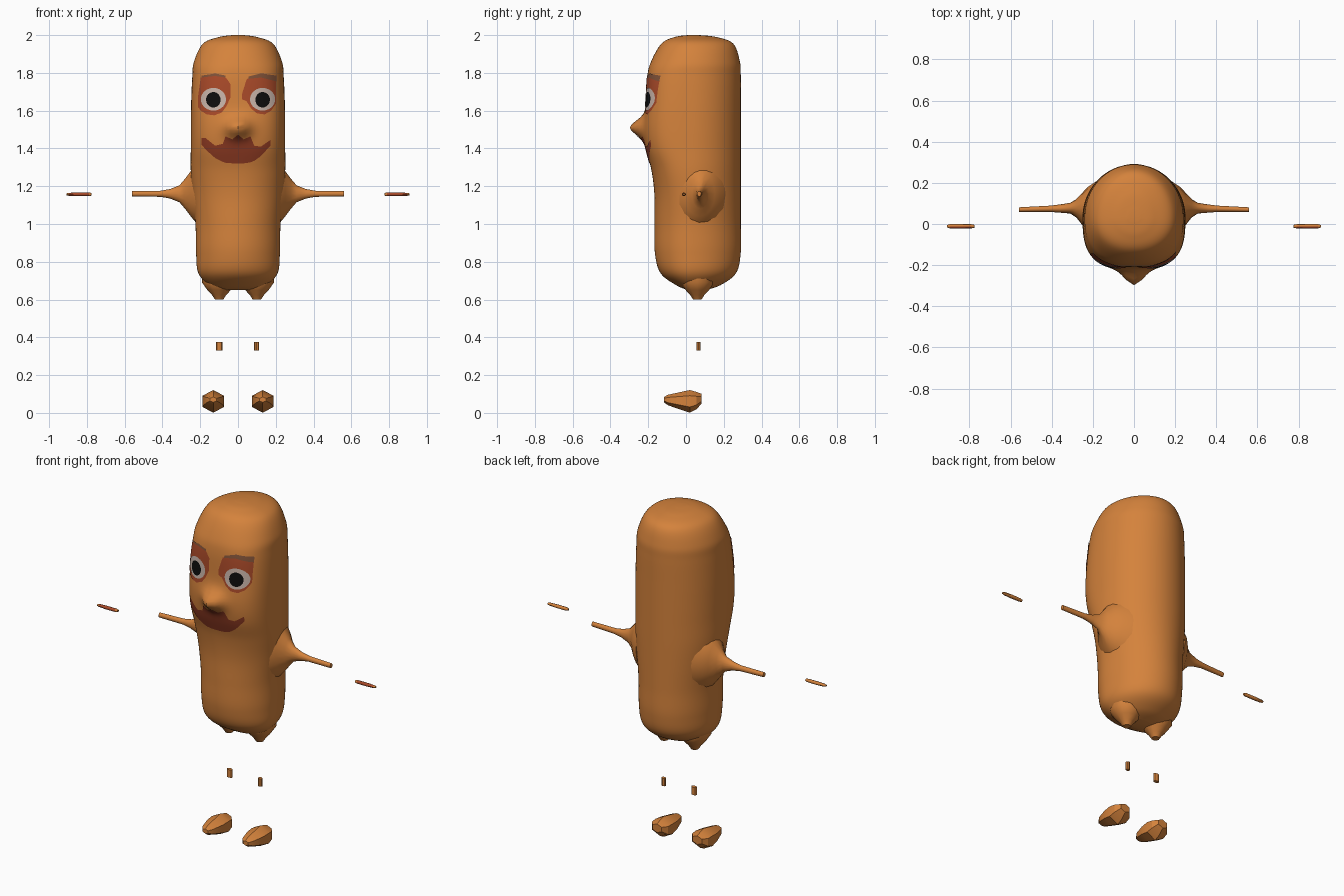
import bpy, bmesh, math
from mathutils import Vector
from mathutils.bvhtree import BVHTree

if "Cube" in bpy.data.objects:
    bpy.data.objects.remove(bpy.data.objects["Cube"])


def material(name, rgb):
    m = bpy.data.materials.new(name)
    m.diffuse_color = (*rgb, 1)
    m.use_nodes = True
    m.node_tree.nodes["Principled BSDF"].inputs["Base Color"].default_value = m.diffuse_color
    return m


ORANGE = material("orange", (0.66, 0.225, 0.045))
RUST = material("rust", (0.40, 0.068, 0.022))
MAROON = material("maroon", (0.27, 0.042, 0.016))
BROWN = material("brow_brown", (0.22, 0.085, 0.04))
WHITE = material("eye_white", (0.58, 0.46, 0.40))
BLACK = material("black", (0.004, 0.004, 0.004))


def finish(name, bm, mats, angle=None):
    bmesh.ops.recalc_face_normals(bm, faces=bm.faces)
    me = bpy.data.meshes.new(name)
    bm.to_mesh(me)
    bm.free()
    ob = bpy.data.objects.new(name, me)
    bpy.context.collection.objects.link(ob)
    for m in mats:
        me.materials.append(m)
    if angle:
        bpy.ops.object.select_all(action='DESELECT')
        ob.select_set(True)
        bpy.context.view_layer.objects.active = ob
        bpy.ops.object.shade_smooth_by_angle(angle=math.radians(angle))
    return ob


def skin(rings):
    """Bridge closed rings of points and cap both ends."""
    bm = bmesh.new()
    vs = [[bm.verts.new(p) for p in r] for r in rings]
    n = len(vs[0])
    for a, b in zip(vs, vs[1:]):
        for i in range(n):
            j = (i + 1) % n
            bm.faces.new((a[i], a[j], b[j], b[i]))
    bm.faces.new(vs[0])
    bm.faces.new(vs[-1])
    return bm


def loft(axis, sections, sides):
    """Sections are (position on axis, centre u, centre v, radius u, radius v)."""
    rings = []
    for t, cu, cv, ru, rv in sections:
        ring = []
        for i in range(sides):
            a = math.tau * i / sides + math.pi / 2
            u, v = cu + ru * math.cos(a), cv + rv * math.sin(a)
            ring.append({'x': (t, u, v), 'y': (u, t, v), 'z': (u, v, t)}[axis])
        rings.append(ring)
    return skin(rings)


def spline(pts, steps):
    """Smooth curve through tuples of any length."""
    out = []
    for i in range(len(pts) - 1):
        p = [pts[max(i - 1, 0)], pts[i], pts[i + 1], pts[min(i + 2, len(pts) - 1)]]
        for s in range(steps):
            t = s / steps
            out.append(tuple(0.5 * (2 * b + (c - a) * t + (2 * a - 5 * b + 4 * c - d) * t * t
                                    + (3 * b - a - 3 * c + d) * t ** 3)
                             for a, b, c, d in zip(*p)))
    return out + [pts[-1]]


# Body: height, half width, front y, back y, squareness of the front
PROFILE = [
    (0.650, 0.09, 0.01, 0.10, 2.0), (0.675, 0.15, -0.05, 0.18, 2.0),
    (0.740, 0.21, -0.135, 0.265, 2.0), (0.85, 0.222, -0.165, 0.29, 2.0),
    (1.00, 0.225, -0.167, 0.29, 2.0), (1.15, 0.24, -0.167, 0.29, 2.1),
    (1.28, 0.25, -0.182, 0.29, 2.4), (1.40, 0.25, -0.212, 0.29, 2.8),
    (1.51, 0.25, -0.222, 0.29, 2.9), (1.64, 0.248, -0.212, 0.29, 2.9),
    (1.78, 0.242, -0.205, 0.29, 2.6), (1.86, 0.233, -0.185, 0.285, 2.3),
    (1.955, 0.185, -0.13, 0.25, 2.1), (1.99, 0.10, -0.06, 0.16, 2.0),
    (2.0, 0.03, 0.01, 0.07, 2.0)]
SEG = 96
rings = []
for z, hw, yf, yb, n in spline(PROFILE, 7):
    ring = []
    mid = min(max(0.03, yf + 0.01), yb - 0.01)
    for i in range(SEG):
        a = math.tau * i / SEG
        c, s = math.cos(a), math.sin(a)
        e = 2 / n if s < 0 else 1
        x = hw * math.copysign(abs(c) ** e, c)
        y = mid - (mid - yf) * abs(s) ** e if s < 0 else mid + (yb - mid) * s
        if s < 0:  # nose swelling out of the face
            y -= 0.075 * math.exp(-(x / 0.06) ** 2 - ((z - 1.51) / 0.05) ** 2)
        ring.append((x, y, z))
    rings.append(ring)
bm = skin(rings)
bmesh.ops.recalc_face_normals(bm, faces=bm.faces)
surface = BVHTree.FromBMesh(bm)
finish("body", bm, [ORANGE], 50)


def plate(name, grid, mat, lift):
    """Thin skin laid on the face from rows of (x, z) points."""
    bm = bmesh.new()
    rows = []
    for row in grid:
        r = []
        for x, z in row:
            p, nrm, _, _ = surface.ray_cast(Vector((x, -1, z)), Vector((0, 1, 0)))
            if nrm.y > 0:
                nrm = -nrm
            r.append(bm.verts.new(p + nrm * lift))
        rows.append(r)
    for a, b in zip(rows, rows[1:]):
        for i in range(len(a) - 1):
            bm.faces.new((a[i], a[i + 1], b[i + 1], b[i]))
    bmesh.ops.remove_doubles(bm, verts=bm.verts, dist=1e-5)
    ob = finish(name, bm, [mat], 50)
    if ob.data.polygons[0].normal.y > 0:
        ob.data.flip_normals()


def band(name, cols, mat, lift, rows=12):
    """Plate described by columns of (x, low z, high z)."""
    fine = []
    for a, b in zip(cols, cols[1:]):
        fine += [[p + (q - p) * k / 4 for p, q in zip(a, b)] for k in range(4)]
    fine.append(cols[-1])
    plate(name, [[(x, lo + (hi - lo) * k / rows) for k in range(rows + 1)]
                 for x, lo, hi in fine], mat, lift)


def disc(name, cx, cz, rx, rz, mat, lift):
    plate(name, [[(cx + rx * k / 8 * math.cos(math.tau * i / 28),
                   cz + rz * k / 8 * math.sin(math.tau * i / 28)) for i in range(29)]
                 for k in range(1, 9)] + [], mat, lift)


# Eye surrounds, brows and mouth
band("left_eye_patch", [(-0.21, 1.62, 1.67), (-0.195, 1.60, 1.775), (-0.165, 1.58, 1.785),
                        (-0.125, 1.575, 1.785), (-0.085, 1.59, 1.785), (-0.06, 1.625, 1.77),
                        (-0.04, 1.67, 1.74)], RUST, 0.003)
band("right_eye_patch", [(0.022, 1.66, 1.69), (0.045, 1.65, 1.765), (0.07, 1.61, 1.78),
                         (0.10, 1.585, 1.78), (0.14, 1.58, 1.78), (0.175, 1.60, 1.775),
                         (0.20, 1.64, 1.765)], RUST, 0.003)
band("left_brow", [(-0.19, 1.775, 1.785), (-0.12, 1.783, 1.796), (-0.065, 1.775, 1.785)],
     BROWN, 0.004, 3)
band("right_brow", [(0.055, 1.768, 1.78), (0.12, 1.775, 1.797), (0.20, 1.755, 1.785)],
     BROWN, 0.004, 3)
band("mouth", [(-0.19, 1.42, 1.455), (-0.17, 1.395, 1.455), (-0.12, 1.35, 1.415),
               (-0.08, 1.33, 1.425), (-0.065, 1.325, 1.465), (-0.03, 1.322, 1.45),
               (0, 1.322, 1.475), (0.03, 1.322, 1.45), (0.065, 1.327, 1.465),
               (0.085, 1.335, 1.415), (0.12, 1.36, 1.41), (0.17, 1.415, 1.445)], MAROON, 0.003)

for side, label in ((-1, "left"), (1, "right")):
    # Eyes: white ring around a solid pupil
    ex = 0.128 * side
    disc(label + "_eye_white", ex, 1.66, 0.065, 0.06, WHITE, 0.006)
    pupil = [[(ex + sx * 0.037 * math.cos(t), 1.657 + 0.041 * math.sin(t)) for sx in
              (-1, -0.5, 0, 0.5, 1)] for t in [math.pi * (k / 16 - 0.5) for k in range(17)]]
    plate(label + "_pupil", pupil, BLACK, 0.008)

    # Arms flare into the body
    finish(label + "_arm", loft('x', [(side * x, y, 1.16, ry, rz) for x, y, ry, rz in [
        (0.18, 0.06, 0.15, 0.19), (0.225, 0.07, 0.11, 0.15), (0.25, 0.073, 0.08, 0.12),
        (0.28, 0.076, 0.045, 0.08), (0.31, 0.077, 0.026, 0.045), (0.36, 0.075, 0.02, 0.025),
        (0.41, 0.074, 0.015, 0.016), (0.56, 0.07, 0.011, 0.014)]], 16), [ORANGE], 50)

    # Floating hands, rust on the outward front faces
    bm = loft('x', [(side * x, -0.011, 1.157, ry, rz) for x, ry, rz in [
        (0.775, 0.007, 0.007), (0.79, 0.01, 0.01), (0.85, 0.011, 0.01),
        (0.895, 0.01, 0.008), (0.908, 0.006, 0.005)]], 8)
    for f in bm.faces:
        c = f.calc_center_median()
        f.material_index = int(c.y < -0.014 and 0.79 < abs(c.x) < 0.896)
    finish(label + "_hand", bm, [ORANGE, RUST], 50)

    # Hip stubs, shin fragments and feet
    finish(label + "_hip", loft('z', [(z, side * 0.1, 0.06, r, r) for z, r in [
        (0.60, 0.022), (0.625, 0.038), (0.65, 0.062), (0.69, 0.09), (0.74, 0.09)]], 12),
        [ORANGE], 50)
    w = 0.018 if side < 0 else 0.013
    finish(label + "_shin", loft('z', [(z, side * 0.099, 0.066, w, 0.011)
                                       for z in (0.33, 0.376)], 8), [ORANGE])
    finish(label + "_foot", loft('y', [(y, side * 0.131, z, rx, rz) for y, z, rx, rz in [
        (-0.117, 0.07, 0.02, 0.014), (-0.095, 0.068, 0.04, 0.028), (-0.03, 0.064, 0.06, 0.046),
        (0.02, 0.061, 0.065, 0.06), (0.055, 0.065, 0.06, 0.046), (0.083, 0.075, 0.035, 0.026)]],
        6), [ORANGE], 30)
